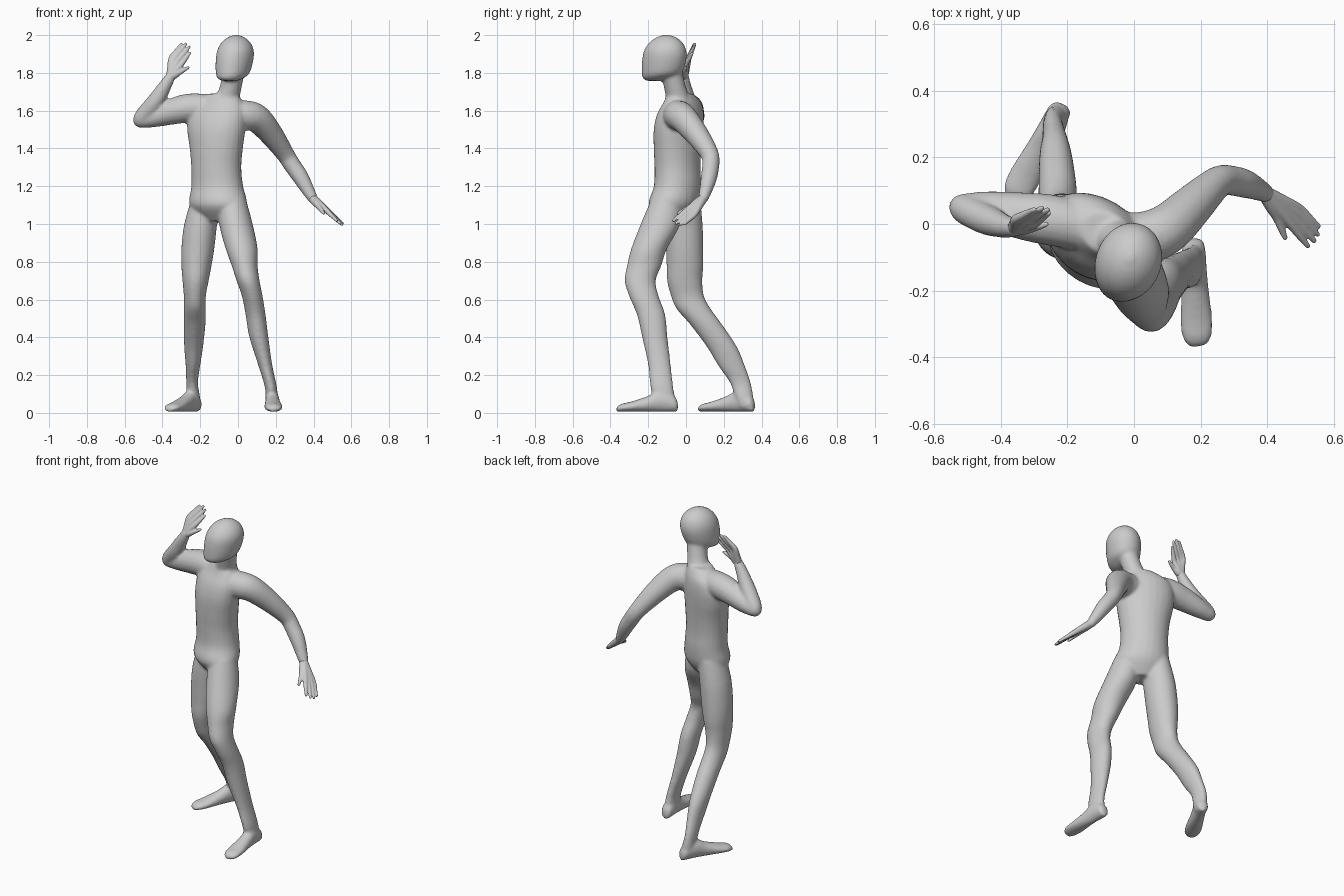
import bpy, bmesh, math
from mathutils import Vector


def smooth_path(pts, n=4):
    # Catmull-Rom interpolation of section tuples
    p = [pts[0]] + list(pts) + [pts[-1]]
    out = []
    for i in range(1, len(p) - 2):
        for k in range(n):
            t = k / n
            out.append([0.5 * (2 * b + (c - a) * t + (2 * a - 5 * b + 4 * c - d) * t * t
                               + (3 * b - a - 3 * c + d) * t ** 3)
                        for a, b, c, d in zip(*p[i - 1:i + 3])])
    return out + [list(pts[-1])]


def loft(bm, rings, n=24):
    # each ring is (centre, half axis u, half axis v)
    loops = [[bm.verts.new(c + u * math.cos(2 * math.pi * i / n) + v * math.sin(2 * math.pi * i / n))
              for i in range(n)] for c, u, v in rings]
    faces = [bm.faces.new(loops[0]), bm.faces.new(loops[-1])]
    for a, b in zip(loops, loops[1:]):
        for i in range(n):
            faces.append(bm.faces.new((a[i], a[(i + 1) % n], b[(i + 1) % n], b[i])))
    bmesh.ops.recalc_face_normals(bm, faces=faces)


def slices(bm, secs, yaw=0):
    # horizontal ellipses: z, cx, cy, half width, half depth
    w = Vector((math.cos(yaw), -math.sin(yaw), 0))
    d = Vector((math.sin(yaw), math.cos(yaw), 0))
    loft(bm, [(Vector((x, y, z)), w * a, d * b) for z, x, y, a, b in smooth_path(secs)])


def leg(bm, secs):
    # horizontal slices: z, x min, x max, y min, y max
    slices(bm, [(z, (x0 + x1) / 2, (y0 + y1) / 2, (x1 - x0) / 2, (y1 - y0) / 2)
                for z, x0, x1, y0, y1 in secs])


def tube(bm, secs):
    # round limb along a path: x, y, z, radius, with rounded ends
    s = smooth_path(secs)
    pts = [Vector(q[:3]) for q in s]
    rad = [q[3] for q in s]
    t0, t1 = (pts[0] - pts[1]).normalized(), (pts[-1] - pts[-2]).normalized()
    r0, r1 = rad[0], rad[-1]
    pts = [pts[0] + t0 * r0 * .7] + pts + [pts[-1] + t1 * r1 * .6, pts[-1] + t1 * r1 * .95]
    rad = [r0 * .5] + rad + [r1 * .8, r1 * .3]
    rings = []
    for i, p in enumerate(pts):
        t = pts[min(i + 1, len(pts) - 1)] - pts[max(i - 1, 0)]
        q = t.to_track_quat('Z', 'Y')
        rings.append((p, q @ Vector((rad[i], 0, 0)), q @ Vector((0, rad[i], 0))))
    loft(bm, rings, 16)


def foot(bm, heel, toe):
    h, t = Vector((*heel, 0)), Vector((*toe, 0))
    d = (t - h).normalized()
    side = Vector((d.y, -d.x, 0))
    prof = [(0, .018, .05), (.06, .034, .085), (.28, .037, .115), (.48, .041, .085),
            (.75, .049, .055), (.92, .044, .042), (1, .024, .026)]
    loft(bm, [(h.lerp(t, f) + Vector((0, 0, .006 + z / 2)), side * w, Vector((0, 0, z / 2)))
              for f, w, z in smooth_path(prof)])


def hand(bm, wrist, fingers):
    # every finger runs from the wrist, so together they form the palm
    w = Vector(wrist)
    for i, (k, t) in enumerate(fingers):
        k, t = Vector(k), Vector(t)
        m = w.lerp(k, .5)
        thumb = i == 0
        tube(bm, [(*w, .024), (*m, .021 if thumb else .02), (*k, .015 if thumb else .0145),
                  (*k.lerp(t, .5), .0115), (*t.lerp(k, .06), .008)])


def finish(name, bm, voxel, steps):
    me = bpy.data.meshes.new(name)
    bm.to_mesh(me)
    bm.free()
    ob = bpy.data.objects.new(name, me)
    bpy.context.collection.objects.link(ob)
    r = ob.modifiers.new("fuse", 'REMESH')
    r.mode, r.voxel_size, r.use_smooth_shade = 'VOXEL', voxel, True
    s = ob.modifiers.new("soften", 'SMOOTH')
    s.factor, s.iterations = .5, steps


body = bmesh.new()
# torso, turned so the left shoulder leads
slices(body, [(1.015, -.105, -.06, .09, .06), (1.1, -.105, -.065, .16, .122), (1.2, -.11, -.045, .143, .119),
              (1.3, -.115, -.045, .138, .116), (1.4, -.115, -.045, .148, .118), (1.5, -.115, -.04, .165, .118),
              (1.58, -.11, -.03, .165, .107), (1.64, -.1, -.02, .14, .085), (1.69, -.08, -.03, .08, .062)],
       math.radians(30))
# neck
slices(body, [(1.6, -.075, -.025, .085, .075), (1.66, -.06, -.04, .068, .066), (1.72, -.04, -.057, .059, .059),
              (1.79, -.025, -.075, .058, .059), (1.86, -.015, -.09, .06, .06)])
# head
slices(body, [(1.758, -.045, -.165, .04, .045), (1.772, -.04, -.152, .068, .078), (1.8, -.028, -.128, .088, .108),
              (1.87, -.018, -.115, .098, .119), (1.92, -.013, -.11, .095, .113), (1.96, -.011, -.106, .076, .09),
              (1.988, -.01, -.104, .044, .053), (2.002, -.01, -.102, .008, .01)], math.radians(18))
# raised right arm
tube(body, [(-.1, -.02, 1.61, .07), (-.24, .01, 1.615, .077), (-.34, .025, 1.598, .071),
            (-.44, .043, 1.568, .056), (-.515, .05, 1.55, .042)])
tube(body, [(-.518, .05, 1.548, .042), (-.495, .038, 1.58, .046), (-.44, .012, 1.645, .046),
            (-.39, -.006, 1.725, .036), (-.355, -.012, 1.785, .027)])
# lowered left arm
tube(body, [(-.06, -.05, 1.57, .08), (.04, -.04, 1.575, .08), (.105, -.01, 1.555, .075), (.18, .06, 1.47, .063),
            (.25, .125, 1.37, .049), (.285, .131, 1.315, .046), (.33, .122, 1.25, .044),
            (.37, .105, 1.18, .035), (.398, .09, 1.132, .027)])
# forward left leg
leg(body, [(1.14, -.11, .04, -.18, -.02), (1.0, -.1, .078, -.24, -.03), (.87, -.066, .104, -.29, -.1),
           (.78, -.034, .104, -.312, -.13), (.7, -.008, .114, -.325, -.16), (.62, .02, .13, -.302, -.145),
           (.52, .04, .146, -.26, -.11), (.4, .06, .161, -.232, -.098), (.25, .108, .182, -.2, -.08),
           (.13, .143, .207, -.188, -.066), (.03, .145, .212, -.16, -.05)])
foot(body, (.178, -.043), (.19, -.368))
# trailing right leg
leg(body, [(1.14, -.245, -.09, -.1, .075), (1.0, -.285, -.11, -.11, .088), (.87, -.3, -.125, -.106, .092),
           (.78, -.3, -.14, -.103, .092), (.7, -.294, -.155, -.1, .087), (.62, -.287, -.17, -.08, .095),
           (.55, -.287, -.17, -.05, .132), (.47, -.287, -.172, .02, .19), (.35, -.285, -.185, .11, .27),
           (.25, -.277, -.2, .17, .312), (.16, -.274, -.212, .232, .343), (.08, -.27, -.2, .26, .357),
           (.03, -.26, -.2, .28, .357)])
foot(body, (-.213, .36), (-.365, .07))
finish("body", body, .008, 10)

# right hand, palm forward
rh = bmesh.new()
hand(rh, (-.357, -.012, 1.78), [((-.31, -.012, 1.803), (-.26, .0, 1.83)), ((-.3, .0, 1.845), (-.253, .035, 1.908)),
                                ((-.32, .005, 1.86), (-.255, .045, 1.942)), ((-.338, .01, 1.873), (-.272, .05, 1.958)),
                                ((-.353, .015, 1.878), (-.297, .045, 1.957))])
finish("right_hand", rh, .004, 4)

# left hand, palm down
lh = bmesh.new()
hand(lh, (.396, .09, 1.135), [((.43, .02, 1.09), (.455, -.045, 1.055)), ((.47, .0, 1.07), (.525, -.07, 1.015)),
                              ((.48, .015, 1.062), (.545, -.055, 1.0)), ((.49, .03, 1.056), (.555, -.035, .993)),
                              ((.496, .046, 1.05), (.557, -.01, .998))])
finish("left_hand", lh, .004, 4)
